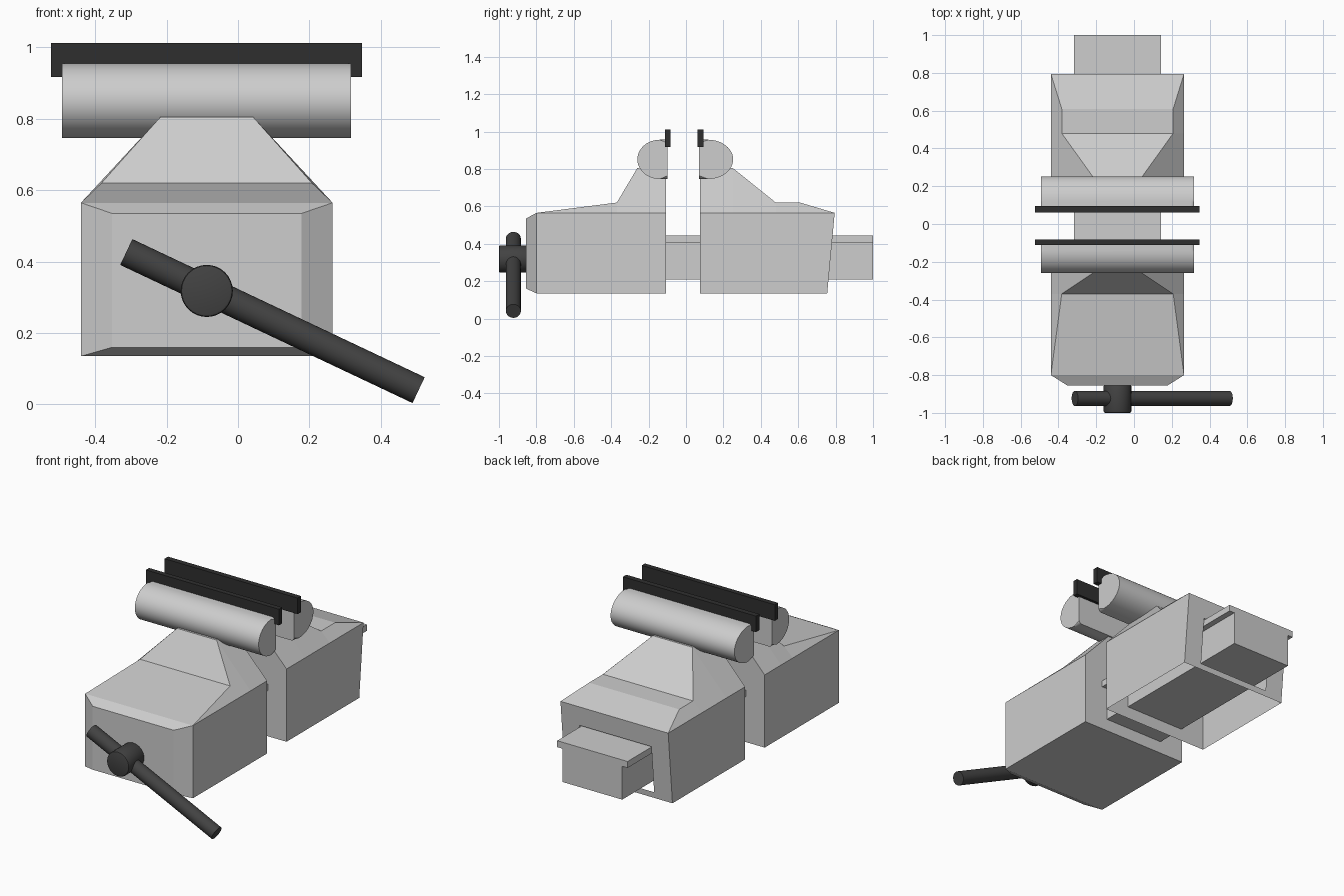
import bpy, bmesh, math
from mathutils import Vector

if "Cube" in bpy.data.objects:
    bpy.data.objects.remove(bpy.data.objects["Cube"])

CX = -0.0875      # centre line of the vise body
HW = 0.3525       # half width of the body
Z0, ZS = 0.135, 0.565   # underside and shoulder heights


def material(name, v):
    m = bpy.data.materials.new(name)
    m.diffuse_color = (v, v, v, 1)
    m.use_nodes = True
    m.node_tree.nodes["Principled BSDF"].inputs["Base Color"].default_value = m.diffuse_color
    return m


LIGHT = material("light grey metal", 0.61)
DARK = material("dark grey steel", 0.055)
BLACK = material("near black steel", 0.028)


def finish(bm, name, mat, smooth=False):
    bmesh.ops.remove_doubles(bm, verts=bm.verts, dist=1e-5)
    bmesh.ops.dissolve_degenerate(bm, edges=bm.edges, dist=1e-5)
    bmesh.ops.recalc_face_normals(bm, faces=bm.faces)
    me = bpy.data.meshes.new(name)
    bm.to_mesh(me)
    bm.free()
    ob = bpy.data.objects.new(name, me)
    bpy.context.collection.objects.link(ob)
    me.materials.append(mat)
    if smooth:
        bpy.ops.object.select_all(action='DESELECT')
        ob.select_set(True)
        bpy.context.view_layer.objects.active = ob
        bpy.ops.object.shade_smooth_by_angle(angle=math.radians(35))
    return ob


def box(name, x0, x1, y0, y1, z0, z1, mat):
    bm = bmesh.new()
    bmesh.ops.create_cube(bm, size=1)
    for v in bm.verts:
        v.co = ((x0 + x1) / 2 + v.co.x * (x1 - x0),
                (y0 + y1) / 2 + v.co.y * (y1 - y0),
                (z0 + z1) / 2 + v.co.z * (z1 - z0))
    return finish(bm, name, mat)


def extrude_x(profile, x0, x1):
    """Extrude a (y, z) profile along x, return the bmesh and its two caps."""
    bm = bmesh.new()
    rings = [[bm.verts.new((x, y, z)) for y, z in profile] for x in (x0, x1)]
    n = len(profile)
    for i in range(n):
        j = (i + 1) % n
        bm.faces.new((rings[0][i], rings[0][j], rings[1][j], rings[1][i]))
    return bm, [bm.faces.new(r) for r in rings]


def rod(name, a, b, r, mat, bevel=0.0):
    a, b = Vector(a), Vector(b)
    bm = bmesh.new()
    bmesh.ops.create_cone(bm, cap_ends=True, segments=32, radius1=r, radius2=r,
                          depth=(b - a).length)
    if bevel:
        rim = [e for e in bm.edges if abs(e.verts[0].co.z - e.verts[1].co.z) < 1e-5]
        bmesh.ops.bevel(bm, geom=rim, offset=bevel, segments=2, affect='EDGES', profile=0.5)
    rot = (b - a).to_track_quat('Z', 'Y')
    for v in bm.verts:
        v.co = rot @ v.co + (a + b) / 2
    return finish(bm, name, mat, True)


def ring(bm, y, ztop, tw, hw=HW, zb=Z0, zs=ZS, yb=None):
    """House-shaped cross-section of a jaw body at one y station."""
    pts = [(-hw, y if yb is None else yb, zb), (-hw, y, zs), (-tw, y, ztop),
           (tw, y, ztop), (hw, y, zs), (hw, y if yb is None else yb, zb)]
    return [bm.verts.new((CX + x, yy, z)) for x, yy, z in pts]


def loft(bm, rings, open_bottom):
    for a, b in zip(rings, rings[1:]):
        for i in range(5 if open_bottom else 6):
            j = (i + 1) % 6
            bm.faces.new((a[i], a[j], b[j], b[i]))


# Front (moving) body: closed block with chamfered nose and sloping neck
bm = bmesh.new()
rings = [ring(bm, -0.855, 0.535, 0.265, 0.265, 0.16, 0.535),
         ring(bm, -0.80, ZS, HW),
         ring(bm, -0.37, 0.62, 0.295),
         ring(bm, -0.26, 0.805, 0.13),
         ring(bm, -0.107, 0.805, 0.13)]
loft(bm, rings, False)
bm.faces.new(rings[0])
bm.faces.new(rings[-1])
finish(bm, "front_body", LIGHT)

# Rear (fixed) body: hollow shell, open below, with a slot for the slide bar
bm = bmesh.new()
rings = [ring(bm, 0.075, 0.805, 0.13),
         ring(bm, 0.25, 0.805, 0.13),
         ring(bm, 0.48, 0.62, 0.295),
         ring(bm, 0.61, 0.62, 0.295),
         ring(bm, 0.795, ZS, HW, yb=0.755)]
loft(bm, rings, True)
bm.faces.new(rings[0])
last = rings[-1]
outer = [last[0], last[1], last[4], last[5]]
hole = [bm.verts.new((CX + x, 0.755 + 0.04 * (z - Z0) / (ZS - Z0), z))
        for x, z in ((-0.235, 0.17), (-0.235, 0.45), (0.235, 0.45), (0.235, 0.17))]
for i in range(4):
    j = (i + 1) % 4
    bm.faces.new((outer[i], outer[j], hole[j], hole[i]))
finish(bm, "rear_body", LIGHT)

# Slide bar: T-shaped section running through the rear body
bm = bmesh.new()
half = [(0.195, 0.208), (0.195, 0.405), (0.23, 0.405), (0.23, 0.443)]
section = half + [(-x, z) for x, z in reversed(half)]
ends = [[bm.verts.new((CX + x, y, z)) for x, z in section] for y in (-0.11, 1.0)]
for i in range(8):
    j = (i + 1) % 8
    bm.faces.new((ends[0][i], ends[0][j], ends[1][j], ends[1][i]))
for e in ends:
    bm.faces.new(e)
finish(bm, "slide_bar", LIGHT)

# Jaws: D-shaped bars with rounded ends, each with a thin grip plate
for name, flat, mid, tip, p0, p1 in (("front", -0.098, -0.14, -0.26, -0.112, -0.082),
                                     ("rear", 0.07, 0.118, 0.252, 0.062, 0.094)):
    prof = [(flat, 0.746)]
    for k in range(25):
        t = -math.pi / 2 + math.pi * k / 24
        prof.append((mid + (tip - mid) * math.cos(t), 0.851 + 0.105 * math.sin(t)))
    prof.append((flat, 0.956))
    bm, caps = extrude_x(prof, -0.493, 0.317)
    rim = [e for c in caps for e in c.edges
           if not all(abs(v.co.y - flat) < 1e-5 for v in e.verts)]
    bmesh.ops.bevel(bm, geom=rim, offset=0.018, segments=3, affect='EDGES', profile=0.5)
    finish(bm, name + "_jaw", LIGHT, True)
    box(name + "_grip_plate", -0.524, 0.347, p0, p1, 0.917, 1.012, BLACK)

# Screw knob and sliding handle
rod("screw_knob", (CX, -1.0, 0.318), (CX, -0.85, 0.318), 0.073, DARK, 0.008)
rod("handle", (-0.313, -0.923, 0.427), (0.506, -0.923, 0.04), 0.04, DARK)
